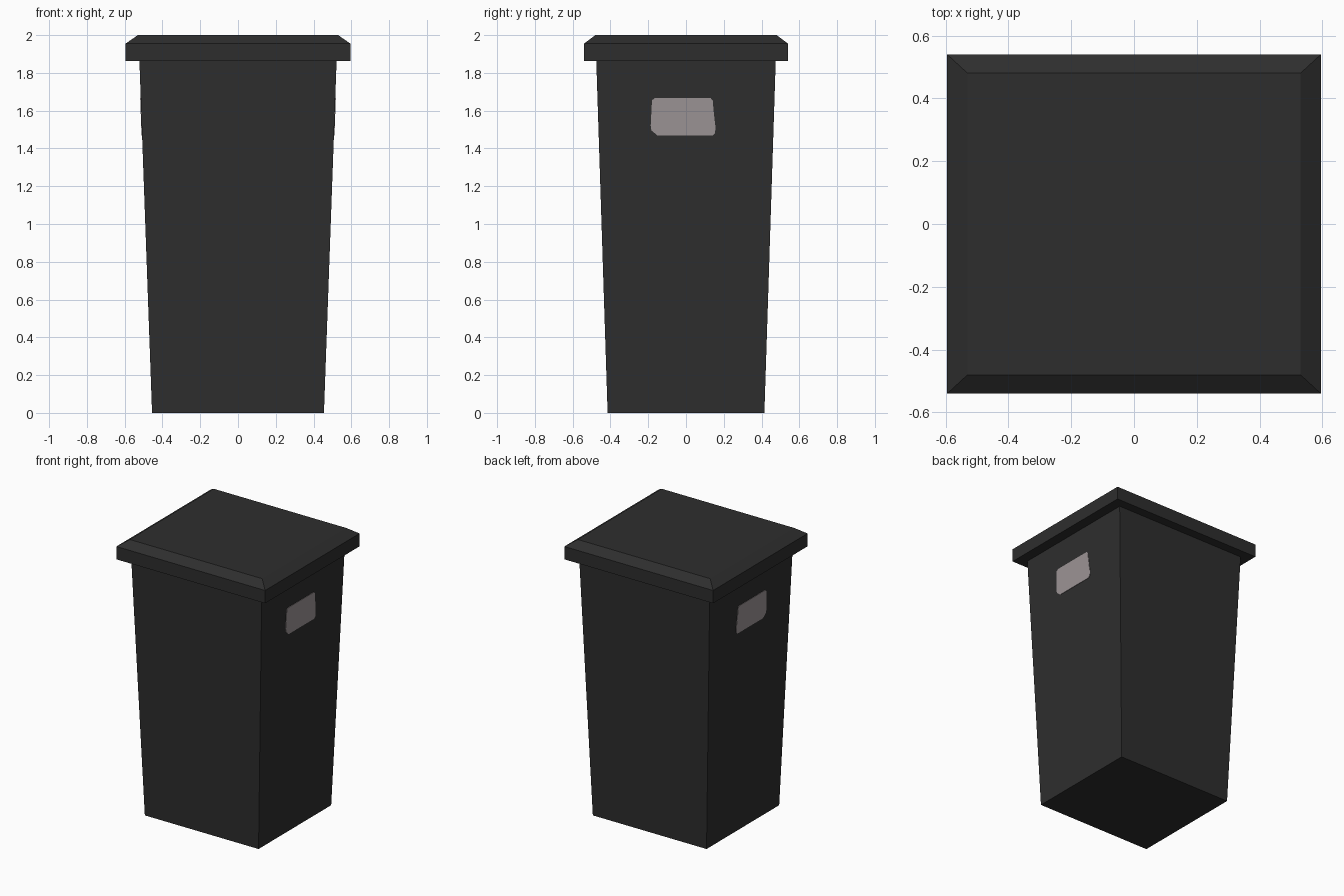
import bpy, bmesh

if "Cube" in bpy.data.objects:
    bpy.data.objects.remove(bpy.data.objects["Cube"])


def material(name, rgb):
    m = bpy.data.materials.new(name)
    m.diffuse_color = (*rgb, 1)
    m.use_nodes = True
    m.node_tree.nodes["Principled BSDF"].inputs["Base Color"].default_value = m.diffuse_color
    return m


charcoal = material("charcoal plastic", (0.027, 0.027, 0.027))
pale_grey = material("pale warm grey", (0.335, 0.30, 0.305))


def make_object(name, bm, mat):
    bmesh.ops.recalc_face_normals(bm, faces=bm.faces)
    mesh = bpy.data.meshes.new(name)
    bm.to_mesh(mesh)
    bm.free()
    mesh.materials.append(mat)
    obj = bpy.data.objects.new(name, mesh)
    bpy.context.collection.objects.link(obj)
    return obj


def loft(name, rings, mat):
    """Join rectangular sections given as (half x, half y, z)."""
    bm = bmesh.new()
    loops = [[bm.verts.new((sx * hx, sy * hy, z))
              for sx, sy in ((-1, -1), (1, -1), (1, 1), (-1, 1))]
             for hx, hy, z in rings]
    for a, b in zip(loops, loops[1:]):
        for i in range(4):
            j = (i + 1) % 4
            bm.faces.new((a[i], a[j], b[j], b[i]))
    bm.faces.new(loops[0][::-1])
    bm.faces.new(loops[-1])
    return make_object(name, bm, mat)


# Tapered bin body
BOTTOM_X, TOP_X, BODY_H = 0.455, 0.522, 1.865
loft("bin_body", [(BOTTOM_X, 0.415, 0), (TOP_X, 0.475, BODY_H)], charcoal)

# Overhanging lid with a chamfered top
loft("lid", [(0.595, 0.54, 1.862), (0.595, 0.54, 1.955), (0.53, 0.48, 2.0)], charcoal)

# Grip panels: slightly irregular rounded plates lying on the sloping sides
OUTLINE = [(-0.165, 1.667), (0.13, 1.667), (0.142, 1.653), (0.146, 1.60),
           (0.154, 1.53), (0.157, 1.51), (0.153, 1.48), (0.14, 1.468),
           (-0.15, 1.468), (-0.183, 1.495), (-0.187, 1.52), (-0.18, 1.655)]


def side_x(z):
    return BOTTOM_X + (TOP_X - BOTTOM_X) * z / BODY_H


for side, name in ((1, "right_grip_panel"), (-1, "left_grip_panel")):
    bm = bmesh.new()
    inner, outer = [[bm.verts.new((side * (side_x(z) + d), y, z)) for y, z in OUTLINE]
                    for d in (-0.002, 0.003)]
    bm.faces.new(inner[::-1])
    bm.faces.new(outer)
    for i in range(len(OUTLINE)):
        j = (i + 1) % len(OUTLINE)
        bm.faces.new((inner[i], inner[j], outer[j], outer[i]))
    make_object(name, bm, pale_grey)
